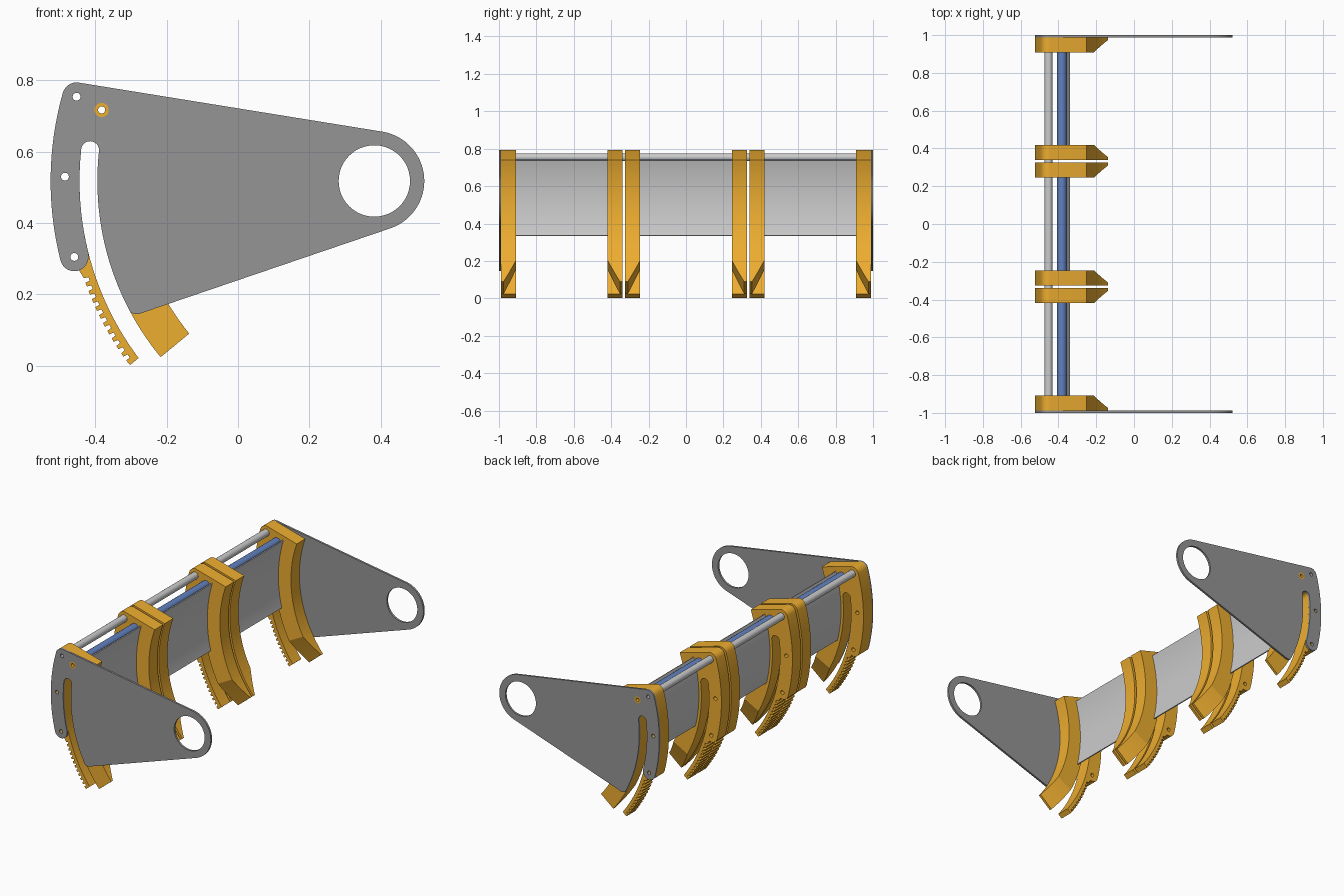
import bpy, bmesh
from math import sin, cos, radians

if "Cube" in bpy.data.objects:
    bpy.data.objects.remove(bpy.data.objects["Cube"])

CX, CZ = 0.382, 0.518          # pivot: every curved edge is an arc around it


def material(name, rgb):
    m = bpy.data.materials.new(name)
    m.diffuse_color = (*rgb, 1)
    m.use_nodes = True
    m.node_tree.nodes["Principled BSDF"].inputs["Base Color"].default_value = m.diffuse_color
    return m


ORANGE = material("orange", (0.85, 0.42, 0.03))
BLUE = material("blue", (0.12, 0.22, 0.52))
DARK = material("dark_grey", (0.30, 0.30, 0.30))


def pol(r, a):
    """Point at radius r around the pivot, a degrees above the -x direction."""
    return (CX - r * cos(radians(a)), CZ + r * sin(radians(a)))


def sweep(r, a0, a1, n=24):
    return [pol(r, a0 + (a1 - a0) * i / n) for i in range(n + 1)]


def arc(c, r, a0, a1, n=12):
    """Ordinary arc, angles counter-clockwise from +x."""
    return [(c[0] + r * cos(radians(a0 + (a1 - a0) * i / n)),
             c[1] + r * sin(radians(a0 + (a1 - a0) * i / n))) for i in range(n + 1)]


def circle(c, r, n=24):
    return arc(c, r, 0, 360, n)[:n]


def finish(ob, mat):
    if mat:
        ob.data.materials.append(mat)
    bm = bmesh.new()
    bm.from_mesh(ob.data)
    bmesh.ops.remove_doubles(bm, verts=bm.verts, dist=1e-5)
    bmesh.ops.recalc_face_normals(bm, faces=bm.faces)
    bm.to_mesh(ob.data)
    bm.free()
    bpy.ops.object.select_all(action='DESELECT')
    ob.select_set(True)
    bpy.context.view_layer.objects.active = ob
    bpy.ops.object.shade_smooth_by_angle(angle=radians(30))
    return ob


def extrude(name, loops, y0, y1, mat=None):
    """Solid from x-z loops (outline first, then holes) between y0 and y1."""
    cu = bpy.data.curves.new(name, 'CURVE')
    cu.dimensions = '2D'
    cu.fill_mode = 'BOTH'
    cu.extrude = abs(y1 - y0) / 2
    for loop in loops:
        s = cu.splines.new('POLY')
        s.points.add(len(loop) - 1)
        for p, (x, z) in zip(s.points, loop):
            p.co = (x, z, 0, 1)
        s.use_cyclic_u = True
    tmp = bpy.data.objects.new(name, cu)
    bpy.context.collection.objects.link(tmp)
    bpy.context.view_layer.update()
    dg = bpy.context.evaluated_depsgraph_get()
    me = bpy.data.meshes.new_from_object(tmp.evaluated_get(dg))
    bpy.data.objects.remove(tmp)
    for v in me.vertices:
        x, z, d = v.co
        v.co = (x, (y0 + y1) / 2 - d, z)
    me.name = name
    me.materials.clear()
    ob = bpy.data.objects.new(name, me)
    bpy.context.collection.objects.link(ob)
    return finish(ob, mat)


# Shared features
TOP_A, LOW_A, SLOT_A = 15.8, -14.2, 6.2
top_c, mid_c, low_c = pol(0.867, TOP_A), pol(0.867, 0.8), pol(0.867, LOW_A)
roller_c = (-0.382, 0.717)
slot_top = arc(pol(0.801, SLOT_A), 0.025, -SLOT_A, 180 - SLOT_A)
top_lobe = arc(top_c, 0.04, 180 - TOP_A, 80.6)
outer_edge = sweep(0.907, LOW_A, TOP_A)

# Side plates
plate = (top_lobe + arc((CX, CZ), 0.14, 80.6, -71.2, 32)
         + [(-0.276, 0.146), (-0.291, 0.146)]
         + sweep(0.776, -28.35, SLOT_A)[:-1] + slot_top
         + sweep(0.826, SLOT_A, LOW_A)[1:]
         + arc(low_c, 0.04, 360 - LOW_A, 180 - LOW_A)[:-1] + outer_edge[:-1])
plate_holes = [circle((CX, CZ), 0.1, 48), circle(roller_c, 0.02)] + [
    circle(c, 0.011) for c in (top_c, mid_c, low_c)]
for side, s in (("front", -1), ("back", 1)):
    extrude(side + "_side_plate", [plate] + plate_holes, s * 0.988, s, DARK)

# Bracket outline: guide, slot and toothed finger
TIP_A, END_A = -28, -39.5
teeth = []
for i in range(11):
    a = -35.9 + i * 1.65
    teeth += [pol(0.858, a), pol(0.845, a + 0.1), pol(0.845, a + 0.8), pol(0.858, a + 0.9)]
bracket = (top_lobe + sweep(0.672, 19.3, TIP_A)
           + sweep(0.776, TIP_A, SLOT_A)[:-1] + slot_top
           + sweep(0.826, SLOT_A, -36.9)[1:] + [pol(0.857, -37.0)] + teeth
           + arc(low_c, 0.04, 275 - LOW_A, 180 - LOW_A)[:-1] + outer_edge[:-1])
bracket_holes = [circle(top_c, 0.021), circle(roller_c, 0.02),
                 circle(mid_c, 0.011), circle(low_c, 0.011)]


def guide_tip(name, y_out, y_in):
    """Guide end that narrows to a thin lead-in on the outer side."""
    bm = bmesh.new()
    rings, n = [], 6
    for i in range(n + 1):
        t = i / n
        yi = y_in + (y_out - y_in) * 0.82 * t
        a = TIP_A + (END_A - TIP_A) * t
        rings.append([bm.verts.new((pol(r, a)[0], y, pol(r, a)[1]))
                      for r, y in ((0.672, y_out), (0.776, y_out), (0.776, yi), (0.672, yi))])
    for p, q in zip(rings, rings[1:]):
        for k in range(4):
            bm.faces.new((p[k], p[k - 1], q[k - 1], q[k]))
    bm.faces.new(rings[0])
    bm.faces.new(rings[-1][::-1])
    me = bpy.data.meshes.new(name)
    bm.to_mesh(me)
    bm.free()
    ob = bpy.data.objects.new(name, me)
    bpy.context.collection.objects.link(ob)
    finish(ob, ORANGE)


# Three bays: a bracket at each end and a curved panel between
panel = sweep(0.760, 16.9, -14) + sweep(0.754, -14, 16.9)
for bay, c in enumerate((-0.664, 0, 0.664), 1):
    for side, s in (("near", -1), ("far", 1)):
        y_in, y_out = c + s * 0.245, c + s * 0.325
        extrude(f"bracket_{bay}_{side}", [bracket] + bracket_holes, y_in, y_out, ORANGE)
        guide_tip(f"guide_tip_{bay}_{side}", y_out, y_in)
    extrude(f"curved_panel_{bay}", [panel], c - 0.27, c + 0.27)

# Tie rod, roller and orange hub bushings
extrude("tie_rod", [circle(top_c, 0.021), circle(top_c, 0.011)], -0.988, 0.988)
for bay, c in enumerate((-0.664, 0, 0.664), 1):
    extrude(f"roller_{bay}", [circle(roller_c, 0.026), circle(roller_c, 0.011)],
            c - 0.25, c + 0.25, BLUE)
for side, s in (("front", -1), ("back", 1)):
    extrude(side + "_hub", [circle(roller_c, 0.02), circle(roller_c, 0.010)],
            s * 0.91, s, ORANGE)
